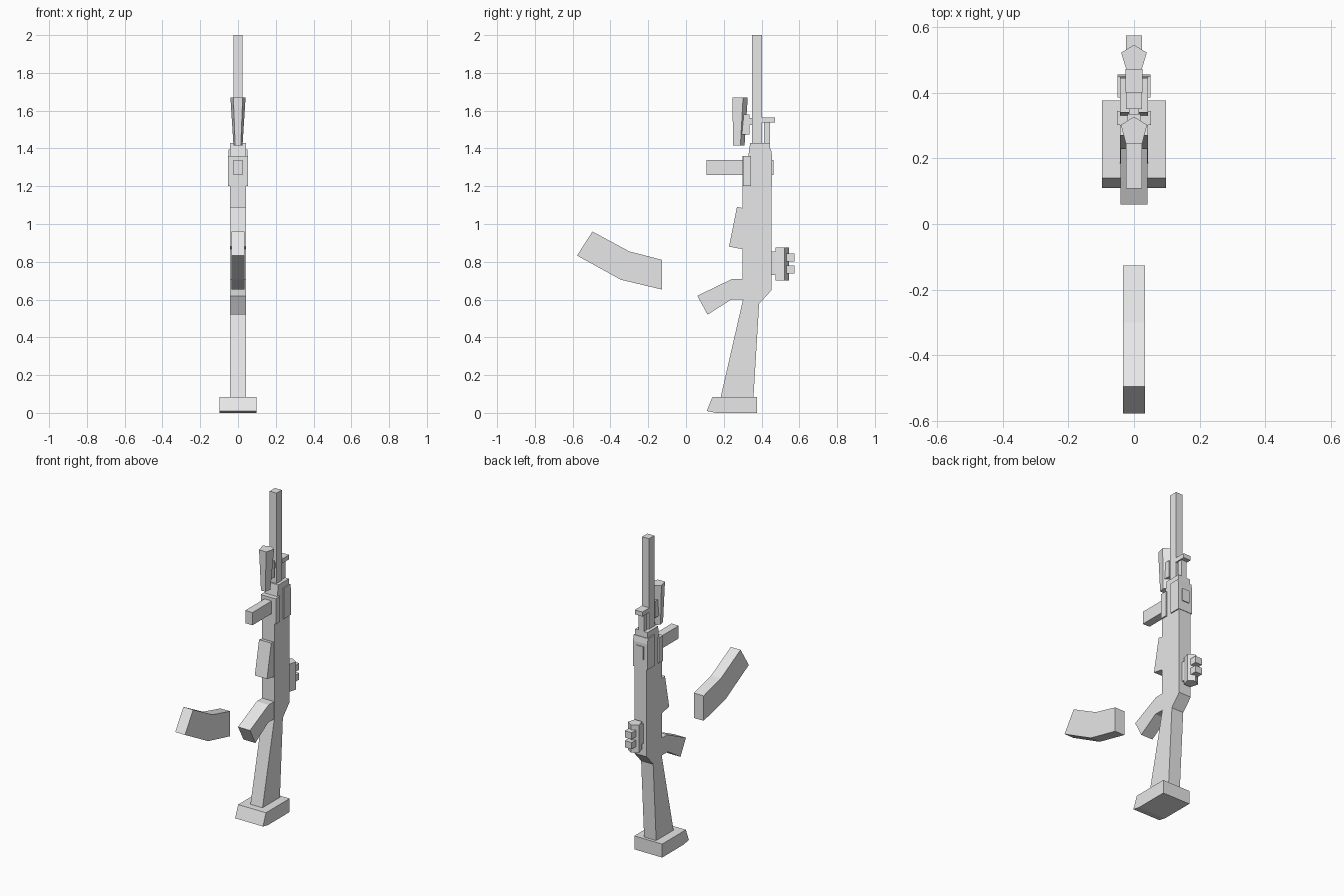
import bpy
import bmesh

cube = bpy.data.objects.get("Cube")
if cube:
    bpy.data.objects.remove(cube, do_unlink=True)

# One plain material for everything
grey = bpy.data.materials.new("light grey")
grey.use_nodes = True
grey.diffuse_color = (0.8, 0.8, 0.8, 1)
grey.node_tree.nodes["Principled BSDF"].inputs["Base Color"].default_value = (0.8, 0.8, 0.8, 1)


def loft(name, start, end):
    """Solid between two matching rings of points."""
    bm = bmesh.new()
    a = [bm.verts.new(p) for p in start]
    b = [bm.verts.new(p) for p in end]
    n = len(a)
    bm.faces.new(a)
    bm.faces.new(b[::-1])
    for i in range(n):
        j = (i + 1) % n
        bm.faces.new((a[i], b[i], b[j], a[j]))
    bmesh.ops.recalc_face_normals(bm, faces=bm.faces)
    mesh = bpy.data.meshes.new(name)
    bm.to_mesh(mesh)
    bm.free()
    mesh.materials.append(grey)
    obj = bpy.data.objects.new(name, mesh)
    bpy.context.collection.objects.link(obj)
    return obj


def side_profile(name, half_width, points):
    """Side outline (y, z) extruded symmetrically across x."""
    return loft(name, [(-half_width, y, z) for y, z in points],
                [(half_width, y, z) for y, z in points])


def box(name, half_width, y0, y1, z0, z1):
    return side_profile(name, half_width, [(y0, z0), (y1, z0), (y1, z1), (y0, z1)])


def pentagon(half_width, base, shoulder, apex, z):
    """Five-sided ring with a flat front and a pointed back."""
    inner = half_width * 0.62
    return [(-inner, base, z), (inner, base, z), (half_width, shoulder, z),
            (0, apex, z), (-half_width, shoulder, z)]


# Butt and stock
side_profile("butt_plate", 0.097, [(0.11, 0.01), (0.16, 0), (0.376, 0),
                                   (0.376, 0.085), (0.14, 0.085)])
side_profile("stock", 0.042, [(0.183, 0.08), (0.357, 0.08), (0.387, 0.577), (0.303, 0.605)])

# Receiver and its raised end blocks
side_profile("receiver", 0.043, [(0.30, 0.60), (0.385, 0.575), (0.453, 0.65), (0.453, 1.2),
                                 (0.445, 1.43), (0.34, 1.43), (0.33, 1.36), (0.30, 1.36)])
side_profile("rear_block", 0.05, [(0.385, 1.2), (0.456, 1.2), (0.456, 1.36),
                                  (0.45, 1.395), (0.385, 1.395)])
box("front_block", 0.052, 0.302, 0.345, 1.2, 1.36)

# Grips and magazine well
side_profile("pistol_grip", 0.0415, [(0.06, 0.62), (0.114, 0.52), (0.24, 0.60),
                                     (0.31, 0.60), (0.31, 0.71), (0.246, 0.71)])
side_profile("magazine_well", 0.0425, [(0.27, 1.09), (0.228, 0.88), (0.31, 0.865), (0.31, 1.083)])
box("fore_grip", 0.025, 0.108, 0.462, 1.26, 1.34)

# Detached curved magazine
side_profile("magazine", 0.034, [(-0.495, 0.96), (-0.577, 0.833), (-0.345, 0.705),
                                 (-0.127, 0.653), (-0.127, 0.81), (-0.30, 0.855)])

# Barrel with rear post and cap
box("barrel", 0.024, 0.35, 0.402, 1.42, 2.0)
box("gas_post", 0.018, 0.412, 0.445, 1.42, 1.54)
box("gas_cap", 0.026, 0.40, 0.472, 1.537, 1.565)

# Tapered scope on the front of the barrel, with its bracket
loft("scope", pentagon(0.024, 0.25, 0.288, 0.31, 1.415),
     pentagon(0.04, 0.245, 0.302, 0.327, 1.67))
box("scope_bracket", 0.02, 0.295, 0.335, 1.475, 1.58)
box("scope_mount", 0.015, 0.33, 0.355, 1.525, 1.56)

# Five-sided rear sight with its mount and two knobs
loft("rear_sight", pentagon(0.039, 0.473, 0.522, 0.546, 0.70),
     pentagon(0.039, 0.473, 0.522, 0.546, 0.875))
box("sight_mount", 0.022, 0.445, 0.48, 0.73, 0.855)
for label, z in (("lower", 0.76), ("upper", 0.822)):
    box(label + "_knob", 0.024, 0.52, 0.575, z - 0.021, z + 0.021)
